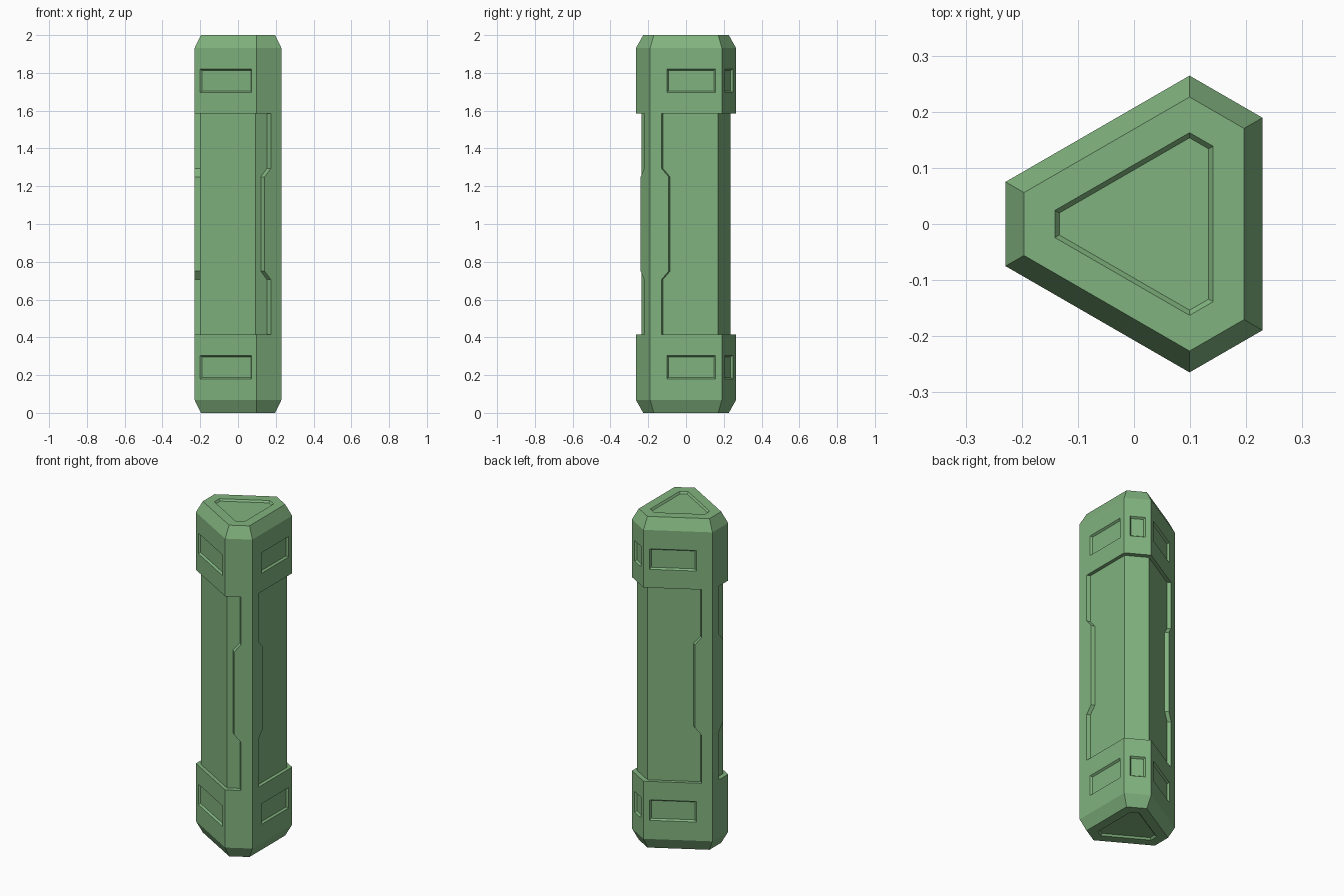
import bpy, bmesh
from math import radians, sqrt
from mathutils import Vector, Matrix

if "Cube" in bpy.data.objects:
    bpy.data.objects.remove(bpy.data.objects["Cube"])

LONG, SHORT, CX = 0.196, 0.262, 0.033   # distances of long / short sides from the axis
Z1, Z2, Z3 = 0.0, 0.067, 0.415          # cap levels (mirrored at the top)

mat = bpy.data.materials.new("green_shell")
mat.diffuse_color = (0.22, 0.45, 0.21, 1)
mat.use_nodes = True
mat.node_tree.nodes["Principled BSDF"].inputs["Base Color"].default_value = mat.diffuse_color


def hexagon(offset=0.0, scale=1.0):
    """Corner points of the blunted triangle, counter-clockwise; even sides are long."""
    a, b = LONG - offset, SHORT - offset
    y = (b - a / 2) / (sqrt(3) / 2)
    pts = []
    for k in range(3):
        r = Matrix.Rotation(radians(120 * k), 3, 'Z')
        pts += [r @ Vector((a, -y, 0)), r @ Vector((a, y, 0))]
    return [p * scale + Vector((CX, 0, 0)) for p in pts]


def at(pts, z):
    return [Vector((p.x, p.y, z)) for p in pts]


def poly(bm, pts):
    return bm.faces.new([bm.verts.new(p) for p in pts])


def strip(bm, ring_a, ring_b, skip=()):
    n = len(ring_a)
    for i in range(n):
        if i not in skip:
            j = (i + 1) % n
            poly(bm, [ring_a[i], ring_a[j], ring_b[j], ring_b[i]])


def recess(bm, border, rim, floor):
    """Flat face with a sloped-wall pocket."""
    strip(bm, border, rim)
    strip(bm, rim, floor)
    poly(bm, floor)


def finish(bm, name):
    bmesh.ops.remove_doubles(bm, verts=bm.verts[:], dist=1e-5)
    bmesh.ops.recalc_face_normals(bm, faces=bm.faces[:])
    me = bpy.data.meshes.new(name)
    bm.to_mesh(me)
    bm.free()
    me.materials.append(mat)
    ob = bpy.data.objects.new(name, me)
    bpy.context.collection.objects.link(ob)
    return ob


# End caps: chamfered collar, pocketed end face, side panels
PANELS = {0: (0.088, 0.034), 1: (0.033, 0.033), 2: (0.034, 0.088), 4: (0.031, 0.033)}
PZ0, PZ1, BEVEL, DEPTH = 0.18, 0.304, 0.008, 0.011


def end_cap(name, top):
    bm = bmesh.new()
    outer = hexagon()
    low, high = at(outer, Z2), at(outer, Z3)
    end = at(hexagon(0.033), Z1)
    recess(bm, end, at(hexagon(0.088), Z1), at(hexagon(0.096), Z1 + DEPTH))
    strip(bm, end, low)
    strip(bm, low, high, skip=PANELS)
    poly(bm, high)
    for i, (m0, m1) in PANELS.items():
        p, q = outer[i], outer[(i + 1) % 6]
        d = (q - p).normalized()
        inward = Vector((-d.y, d.x, 0))

        def rect(g, depth):
            a, b = p + d * (m0 + g) + inward * depth, q - d * (m1 + g) + inward * depth
            return at([a, b], PZ0 + g) + at([b, a], PZ1 - g)
        j = (i + 1) % 6
        recess(bm, [low[i], low[j], high[j], high[i]], rect(0, 0), rect(BEVEL, DEPTH))
    if top:
        for v in bm.verts:
            v.co.z = 2 - v.co.z
    finish(bm, name)


end_cap("bottom_cap", False)
end_cap("top_cap", True)

# Slimmer core between the caps
bm = bmesh.new()
slim = hexagon(scale=0.894)
a, b = at(slim, Z3 - 0.01), at(slim, 2 - Z3 + 0.01)
strip(bm, a, b)
poly(bm, a)
poly(bm, b)
finish(bm, "core")

# Stepped corner guards, flush with the caps
LEVELS = [(Z3, 0.059), (0.705, 0.059), (0.75, 0.097),
          (1.25, 0.097), (1.295, 0.059), (2 - Z3, 0.059)]


def corner_guard(name, corner, along_long, along_short):
    h = hexagon()
    c = h[corner]
    dl, ds = (h[along_long] - c).normalized(), (h[along_short] - c).normalized()
    mid = Vector((CX, 0, 0)) - c

    def inward(d):
        return (mid - d * mid.dot(d)).normalized()
    nl, ns = inward(dl), inward(ds)
    bm = bmesh.new()
    rings = []
    for z, w in LEVELS:
        rings.append(at([c + dl * (w + BEVEL) + nl * 0.0215, c + dl * w, c,
                         c + ds * (w + 0.004), c + ds * (w + 0.004 + BEVEL) + ns * 0.0285], z))
    for r, s in zip(rings, rings[1:]):
        strip(bm, r, s)
    poly(bm, rings[0])
    poly(bm, rings[-1])
    finish(bm, name)


corner_guard("front_corner_guard", 0, 1, 5)
corner_guard("left_corner_guard", 3, 2, 4)
